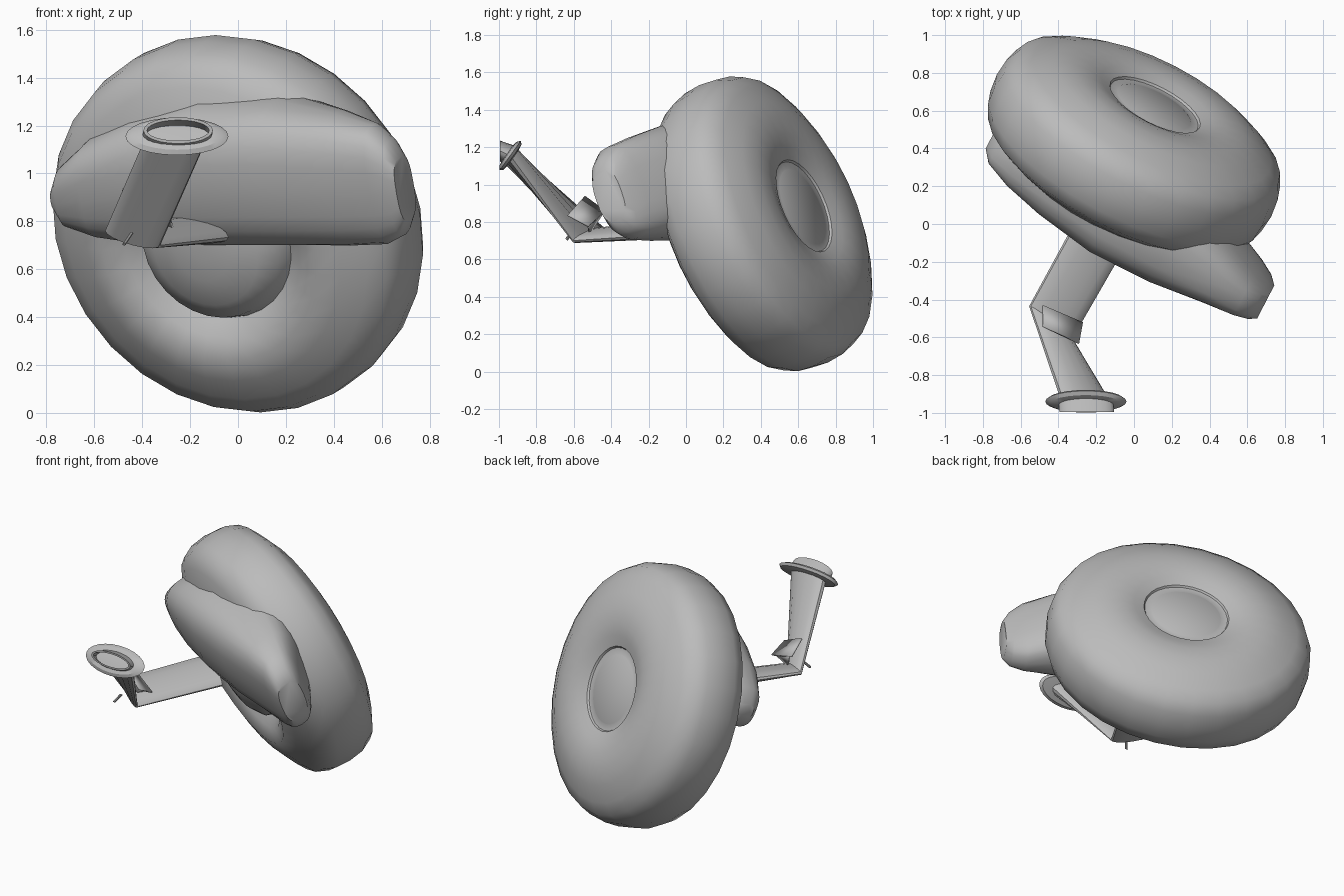
import bpy, bmesh, math
from mathutils import Vector as V

cube = bpy.data.objects.get("Cube")
if cube:
    bpy.data.objects.remove(cube)

grey = bpy.data.materials.new("plain_grey")
grey.use_nodes = True
grey.diffuse_color = (0.5, 0.5, 0.5, 1)
grey.node_tree.nodes["Principled BSDF"].inputs["Base Color"].default_value = (0.5, 0.5, 0.5, 1)

# Tilted frame shared by the wheel and the pod: sideways, axial, upward
C = V((0, 0.415, 0.79))
N = V((0.428, 0.826, 0.368)).normalized()
U = N.cross(V((0, 0, 1))).normalized()
W = U.cross(N)


def finish(bm, name, angle=30):
    bmesh.ops.recalc_face_normals(bm, faces=bm.faces)
    mesh = bpy.data.meshes.new(name)
    bm.to_mesh(mesh)
    bm.free()
    mesh.materials.append(grey)
    ob = bpy.data.objects.new(name, mesh)
    bpy.context.collection.objects.link(ob)
    bpy.ops.object.select_all(action='DESELECT')
    ob.select_set(True)
    bpy.context.view_layer.objects.active = ob
    bpy.ops.object.shade_smooth_by_angle(angle=math.radians(angle))
    return ob


def loft(name, rings, sides=28, power=1.0, closed=False, angle=30):
    """Skin oval rings, each given as centre and two half-axis vectors."""
    bm = bmesh.new()
    loops = []
    for c, a, b in rings:
        loop = []
        for i in range(sides):
            t = math.tau * i / sides
            x, y = (math.copysign(abs(k) ** power, k) for k in (math.cos(t), math.sin(t)))
            loop.append(bm.verts.new(V(c) + V(a) * x + V(b) * y))
        loops.append(loop)
    pairs = list(zip(loops, loops[1:]))
    if closed:
        pairs.append((loops[-1], loops[0]))
    else:
        bm.faces.new(loops[0])
        bm.faces.new(loops[-1])
    for p, q in pairs:
        for i in range(sides):
            j = (i + 1) % sides
            bm.faces.new((p[i], p[j], q[j], q[i]))
    return finish(bm, name, angle)


def turned(name, profile):
    return loft(name, [(C + N * t, U * r, W * r) for r, t in profile], angle=36)


# Wheel: full sidewalls, broad tread, shallow rear hub
side = [(0.5, 0.298), (0.6, 0.272), (0.7, 0.222), (0.772, 0.178), (0.808, 0.1)]
turned("wheel", [(0.34, -0.2), (0.41, -0.265)] + [(r, -t) for r, t in side] + [(0.818, 0)] + side[::-1]
       + [(0.4, 0.3), (0.33, 0.285), (0.265, 0.262), (0.258, 0.25), (0.22, 0.247), (0.215, 0.25)])
turned("front_hub", [(0.345, -0.19), (0.315, -0.27), (0.24, -0.32), (0.12, -0.35), (0.03, -0.355)])

# Pod lying across the front of the wheel: station, mid height, half height, axial centre, half depth
pod = [(-0.69, 0.22, 0.05, -0.25, 0.06), (-0.64, 0.23, 0.13, -0.25, 0.11), (-0.5, 0.26, 0.21, -0.22, 0.18),
       (-0.28, 0.29, 0.27, -0.2, 0.24), (0.05, 0.33, 0.31, -0.2, 0.275), (0.4, 0.33, 0.31, -0.21, 0.26),
       (0.7, 0.31, 0.285, -0.26, 0.18), (0.88, 0.3, 0.26, -0.3, 0.125), (0.96, 0.29, 0.21, -0.32, 0.1),
       (1.0, 0.29, 0.14, -0.33, 0.08)]
loft("pod", [(C + U * u + N * n + W * w, W * h, N * d) for u, w, h, n, d in pod],
     sides=24, power=0.72, angle=40)

# Two-part flat arm
elbow = V((-0.44, -0.52, 0.73))
elbow_side = V((0.115, -0.085, -0.03))
tip = V((-0.255, -0.94, 1.155))
tilt = V((0, 0.58, 0.81))
loft("lower_arm", [((-0.16, -0.02, 0.765), elbow_side * 1.05, (0, 0, 0.045)),
                   (elbow, elbow_side, (0, 0.015, 0.03))], sides=16)
loft("upper_arm", [(elbow, elbow_side, (0, 0.015, 0.03)),
                   (tip, (0.13, 0, 0), tilt * 0.055)], sides=16)

# Oval flange and open collar at the arm tip
out = V((0, -0.81, 0.58))
X = V((1, 0, 0))
loft("flange", [(tip + out * o, X * a, tilt * b) for o, a, b in
                ((-0.02, 0.13, 0.05), (-0.015, 0.2, 0.085), (0, 0.215, 0.097), (0.015, 0.19, 0.08),
                 (0.02, 0.13, 0.05))], sides=24)
top = tip + V((0.005, -0.055, 0.025))
up = V((0, 0, 1))
loft("collar", [(tip, X * 0.145, tilt * 0.06), (top, X * 0.145, up * 0.055),
                (top, X * 0.13, up * 0.043), (tip, X * 0.13, tilt * 0.048)], sides=24, closed=True)

# Small tilted plate over the elbow
bm = bmesh.new()
bm.faces.new([bm.verts.new(p) for p in ((-0.48, -0.43, 0.86), (-0.27, -0.52, 0.78),
                                        (-0.29, -0.63, 0.84), (-0.48, -0.54, 0.94))])
plate = finish(bm, "elbow_plate")
plate.modifiers.new("thickness", 'SOLIDIFY').thickness = 0.01

# Triangular web carrying the plate
bm = bmesh.new()
bm.faces.new([bm.verts.new(p) for p in ((-0.3, -0.53, 0.79), (-0.46, -0.45, 0.85), (-0.4, -0.52, 0.74))])
web = finish(bm, "plate_web")
web.modifiers.new("thickness", 'SOLIDIFY').thickness = 0.01

# Pin under the elbow
loft("elbow_pin", [(p, (0.008, 0, 0), (0, 0.006, -0.006)) for p in
                   ((-0.475, -0.64, 0.705), (-0.445, -0.605, 0.75))], sides=8)
